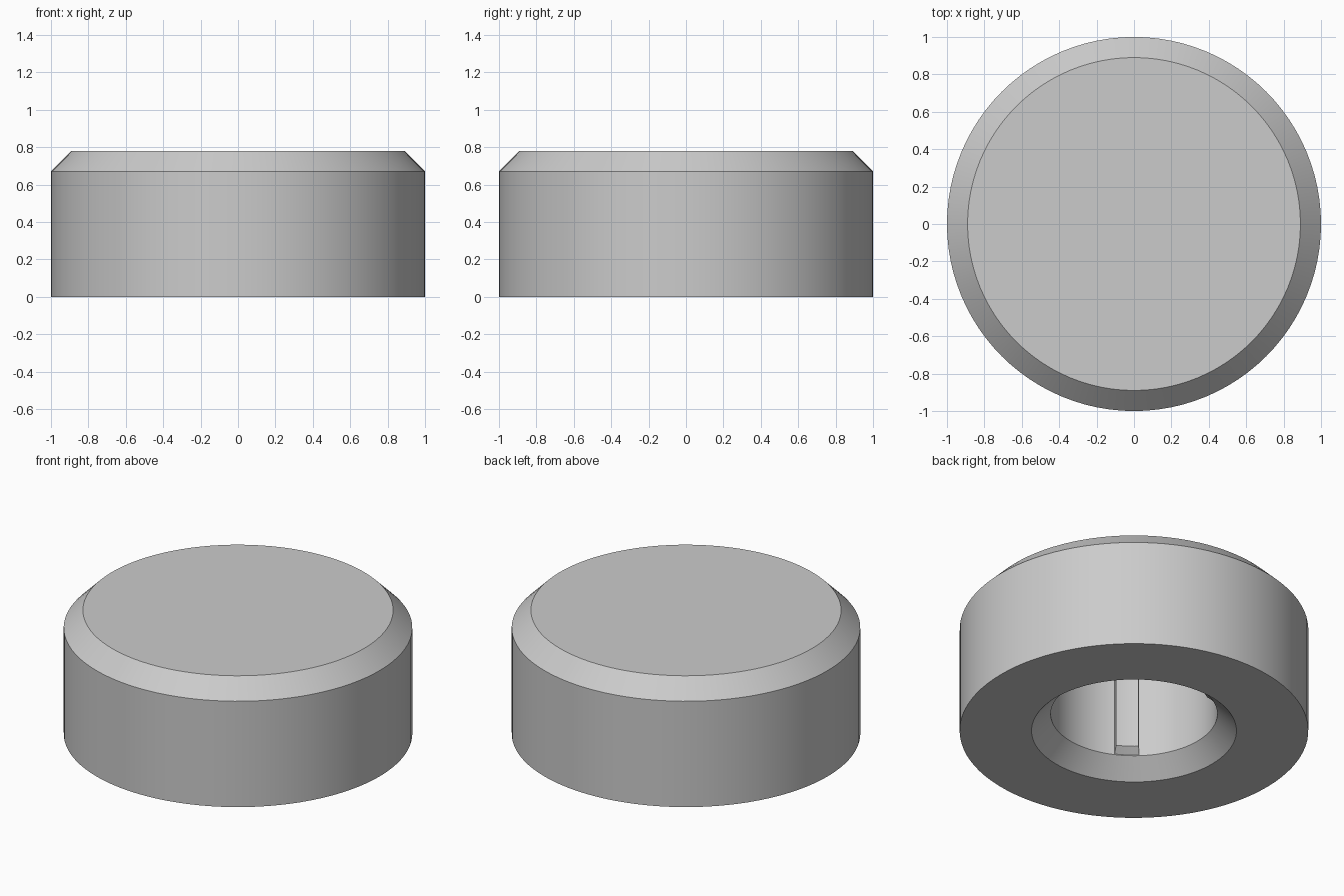
import bpy
import bmesh
from math import cos, sin, radians

cube = bpy.data.objects.get("Cube")
if cube:
    bpy.data.objects.remove(cube, do_unlink=True)

# Single neutral colour
grey = bpy.data.materials.new("plain grey")
grey.use_nodes = True
grey.diffuse_color = (0.6, 0.6, 0.6, 1)
grey.node_tree.nodes["Principled BSDF"].inputs["Base Color"].default_value = (0.6, 0.6, 0.6, 1)


def revolve(name, profile, start, sweep, steps, closed):
    """Spin an (r, z) profile about z; a closed profile makes a capped sector."""
    bm = bmesh.new()
    a = radians(start)
    verts = [bm.verts.new((r * cos(a), r * sin(a), z)) for r, z in profile]
    geom = verts + [bm.edges.new(pair) for pair in zip(verts, verts[1:])]
    if closed:
        geom.append(bm.edges.new((verts[-1], verts[0])))
    bmesh.ops.spin(bm, geom=geom, cent=(0, 0, 0), axis=(0, 0, 1),
                   angle=radians(sweep), steps=steps, use_duplicate=False)
    bmesh.ops.remove_doubles(bm, verts=bm.verts[:], dist=0.0001)
    if closed:
        rims = [e for e in bm.edges if e.is_boundary]
        bmesh.ops.holes_fill(bm, edges=rims, sides=0)
    bmesh.ops.recalc_face_normals(bm, faces=bm.faces[:])
    mesh = bpy.data.meshes.new(name)
    bm.to_mesh(mesh)
    bm.free()
    mesh.materials.append(grey)
    obj = bpy.data.objects.new(name, mesh)
    bpy.context.collection.objects.link(obj)
    bpy.ops.object.select_all(action="DESELECT")
    obj.select_set(True)
    bpy.context.view_layer.objects.active = obj
    bpy.ops.object.shade_smooth_by_angle(angle=radians(25))
    return obj


# Chamfered cap with a blind, countersunk bore underneath
TOP, CEILING, BORE, CHAMFER = 0.78, 0.667, 0.478, 0.11
body_profile = [(0, TOP), (1 - CHAMFER, TOP), (1, TOP - CHAMFER), (1, 0),
                (BORE + CHAMFER, 0), (BORE, CHAMFER), (BORE, CEILING), (0, CEILING)]
revolve("cap_body", body_profile, 0, 360, 96, False)

# Three ribs along the bore wall, their lower ends following the countersink
RIB, WIDTH = 0.04, 17
rib_profile = [(BORE + 0.005, CHAMFER), (BORE - RIB, CHAMFER + RIB),
               (BORE - RIB, CEILING + 0.005), (BORE + 0.005, CEILING + 0.005)]
for i in range(3):
    revolve(f"bore_rib_{i + 1}", rib_profile, 120 * i - 5 - WIDTH / 2, WIDTH, 6, True)
